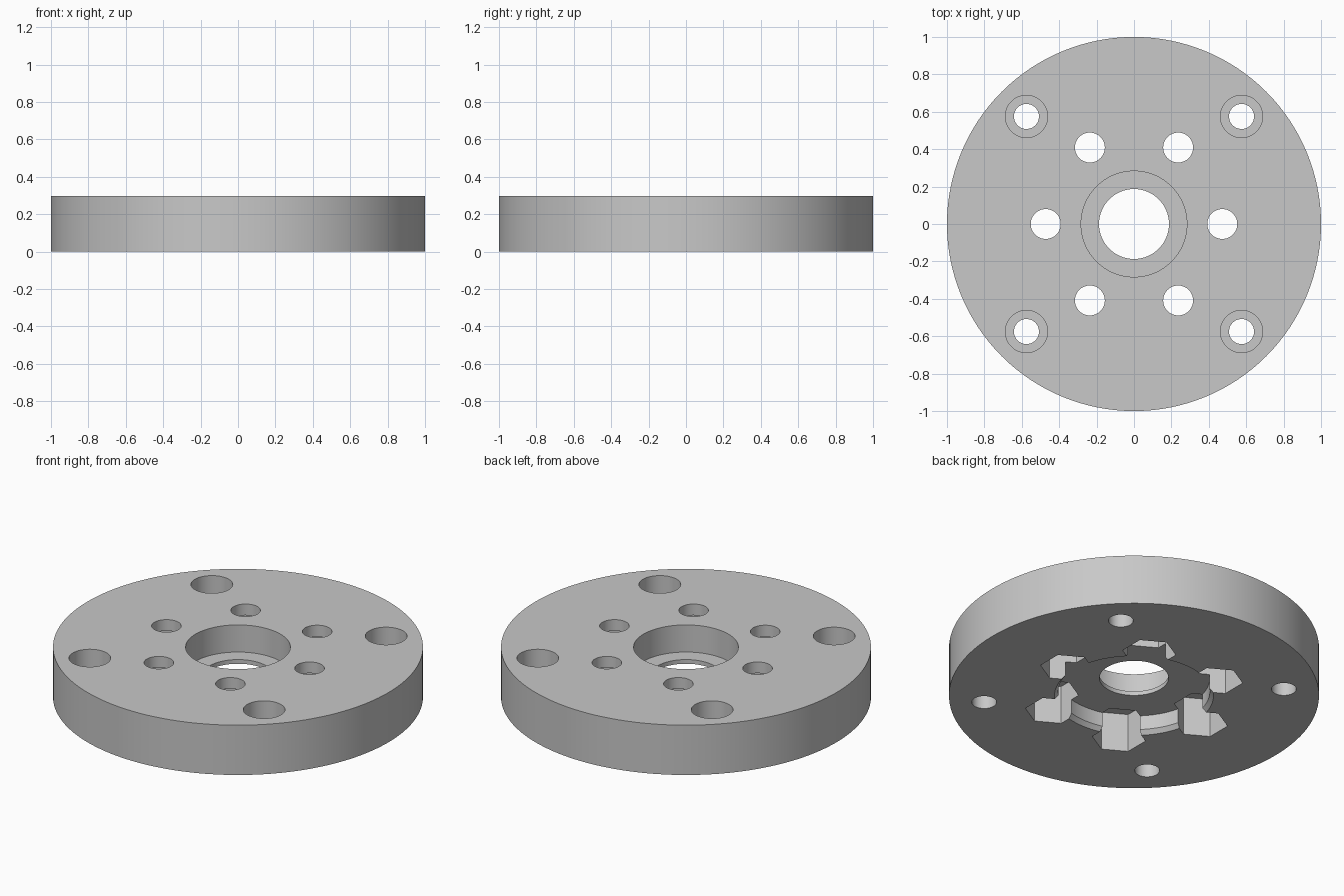
import bpy
import math

if "Cube" in bpy.data.objects:
    bpy.data.objects.remove(bpy.data.objects["Cube"], do_unlink=True)

HEIGHT = 0.297

metal = bpy.data.materials.new("light_grey")
metal.use_nodes = True
grey = (0.58, 0.58, 0.58, 1)
metal.diffuse_color = grey
metal.node_tree.nodes["Principled BSDF"].inputs["Base Color"].default_value = grey


def prism(name, r_bottom, r_top, z0, z1, x=0, y=0, sides=64, turn=0):
    """Upright cylinder or cone between two heights."""
    bpy.ops.mesh.primitive_cone_add(
        vertices=sides, radius1=r_bottom, radius2=r_top, depth=z1 - z0,
        location=(x, y, (z0 + z1) / 2), rotation=(0, 0, turn))
    ob = bpy.context.object
    ob.name = name
    ob.data.materials.append(metal)
    return ob


flange = prism("flange_disc", 1, 1, 0, HEIGHT, sides=128)
cutters = []


def cut(r, z0, z1, **place):
    cutters.append(prism("cutter", r, place.pop("r_top", r), z0, z1, **place))


# Central bore, upper counterbore and chamfered lower recess
cut(0.187, -0.1, 0.5)
cut(0.283, 0.135, 0.5, sides=96)
cut(0.41, -0.1, 0.11, sides=96)
cut(0.51, -0.1, 0.025, r_top=0.41, sides=96)

# Six bolt holes with hexagonal nut pockets underneath
for i in range(6):
    a = math.radians(60 * i)
    x, y = 0.472 * math.cos(a), 0.472 * math.sin(a)
    cut(0.08, 0.1, 0.5, x=x, y=y, sides=48)
    cut(0.146, -0.1, 0.23, x=x, y=y, sides=6)

# Four counterbored mounting holes
for sx in (-1, 1):
    for sy in (-1, 1):
        x, y = 0.575 * sx, 0.575 * sy
        cut(0.067, -0.1, 0.5, x=x, y=y, sides=48)
        cut(0.113, 0.15, 0.5, x=x, y=y, sides=48)

# Hexagon primitives start with a corner on the y axis, giving radial flats
for cutter in cutters:
    cutter.hide_render = True
    mod = flange.modifiers.new("cut", "BOOLEAN")
    mod.operation = "DIFFERENCE"
    mod.solver = "EXACT"
    mod.object = cutter

# Bake the cuts and drop the helpers
bpy.context.view_layer.update()
graph = bpy.context.evaluated_depsgraph_get()
result = bpy.data.meshes.new_from_object(flange.evaluated_get(graph))
flange.modifiers.clear()
flange.data = result
for cutter in cutters:
    bpy.data.objects.remove(cutter, do_unlink=True)

bpy.ops.object.select_all(action="DESELECT")
flange.select_set(True)
bpy.context.view_layer.objects.active = flange
bpy.ops.object.shade_smooth_by_angle(angle=math.radians(25))
